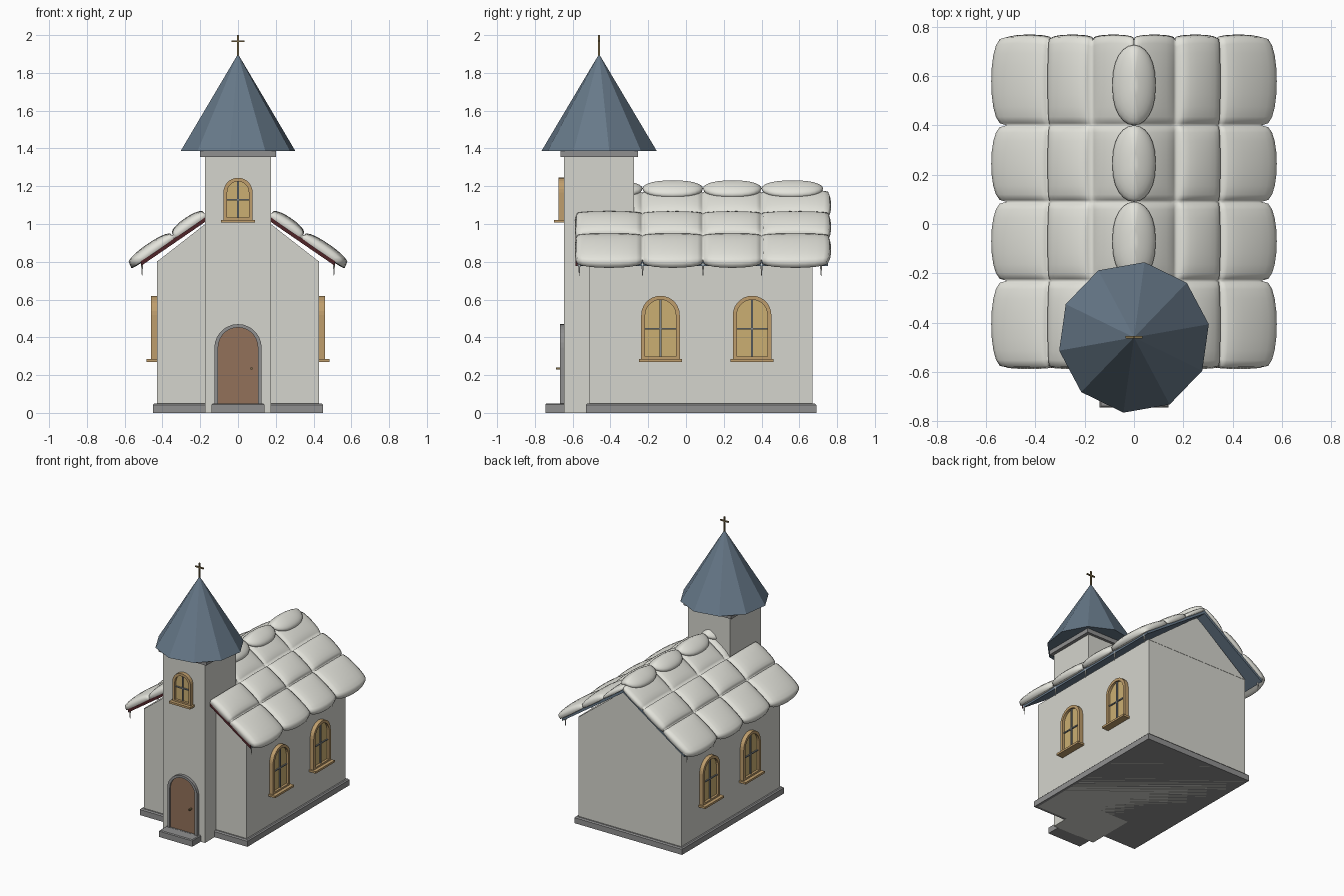
import bpy, bmesh, math
from mathutils import Matrix, Vector

cube = bpy.data.objects.get("Cube")
if cube:
    bpy.data.objects.remove(cube, do_unlink=True)


def material(name, r, g, b):
    m = bpy.data.materials.new(name)
    m.use_nodes = True
    m.diffuse_color = (r, g, b, 1)
    m.node_tree.nodes["Principled BSDF"].inputs["Base Color"].default_value = (r, g, b, 1)
    return m


WALL = material("plaster", .66, .66, .61)
SNOW = material("snow", .77, .77, .71)
SLATE = material("slate_blue", .135, .19, .25)
STONE = material("stone_grey", .28, .28, .28)
DOOR = material("door_brown", .29, .165, .1)
FRAME = material("frame_wood", .52, .34, .15)
GLASS = material("warm_glass", .6, .43, .17)
BAR = material("bar_grey", .23, .25, .26)
RED = material("dark_red", .08, .018, .022)
BRASS = material("old_brass", .22, .16, .07)


def finish(name, bm, mat, place=None, smooth=False):
    bmesh.ops.recalc_face_normals(bm, faces=bm.faces)
    if place:
        bm.transform(place)
    for f in bm.faces:
        f.smooth = smooth
    me = bpy.data.meshes.new(name)
    bm.to_mesh(me)
    bm.free()
    me.materials.append(mat)
    ob = bpy.data.objects.new(name, me)
    bpy.context.collection.objects.link(ob)
    return ob


def box(name, lo, hi, mat, place=None, bevel=0):
    bm = bmesh.new()
    bmesh.ops.create_cube(bm, size=1)
    lo, hi = Vector(lo), Vector(hi)
    for v in bm.verts:
        v.co = (lo + hi) / 2 + v.co * (hi - lo)
    if bevel:
        top = [e for e in bm.edges if all(v.co.z > hi.z - .001 for v in e.verts)]
        bmesh.ops.bevel(bm, geom=top, offset=bevel, segments=1, affect='EDGES')
    return finish(name, bm, mat, place)


def prism(name, pts, y0, y1, mat, place=None):
    """Extrude an outline in x and z along y."""
    bm = bmesh.new()
    face = bm.faces.new([bm.verts.new((x, y0, z)) for x, z in pts])
    ext = bmesh.ops.extrude_face_region(bm, geom=[face])
    for v in ext["geom"]:
        if isinstance(v, bmesh.types.BMVert):
            v.co.y = y1
    return finish(name, bm, mat, place)


def cone(name, r1, r2, z0, z1, x, y, sides, mat, turn=0):
    bm = bmesh.new()
    bmesh.ops.create_cone(bm, cap_ends=True, segments=sides, radius1=r1, radius2=r2, depth=z1 - z0)
    return finish(name, bm, mat, Matrix.Translation((x, y, (z0 + z1) / 2)) @ Matrix.Rotation(turn, 4, 'Z'))


def arch(half, z0, top, n=14):
    arc = [(half * math.cos(math.pi * i / n), top - half + half * math.sin(math.pi * i / n))
           for i in range(n + 1)]
    return [(half, z0)] + arc + [(-half, z0)]


def arch_ring(name, outer, inner, y0, y1, mat, place=None):
    bm = bmesh.new()
    loops = [[bm.verts.new((x, y, z)) for x, z in pts]
             for pts, y in ((outer, y0), (outer, y1), (inner, y1), (inner, y0))]
    n = len(outer)
    for k in range(4):
        a, b = loops[k], loops[(k + 1) % 4]
        for i in range(n):
            j = (i + 1) % n
            bm.faces.new((a[i], a[j], b[j], b[i]))
    return finish(name, bm, mat, place)


def window(name, place, half, z0, top, rim):
    """Arched window facing local -y, with the wall at y = 0."""
    arch_ring(name + "_frame", arch(half, z0, top), arch(half - rim, z0 + rim * .6, top - rim),
              0, -.03, FRAME, place)
    prism(name + "_glass", arch(half - rim, z0 + rim * .6, top - rim), 0, -.012, GLASS, place)
    mid = z0 + (top - z0) * .48
    inner = half - rim
    box(name + "_upright", (-.005, -.02, z0 + rim * .5), (.005, -.01, top - rim), BAR, place)
    box(name + "_crossbar", (-inner, -.02, mid - .004), (inner, -.01, mid + .004), BAR, place)
    box(name + "_sill", (-half - .012, -.055, z0 - .015), (half + .012, 0, z0), FRAME, place)


# Nave, gable and plinth
box("nave_walls", (-.43, -.51, 0), (.43, .67, .805), WALL)
prism("gable", [(-.43, .8), (.43, .8), (0, 1.135)], -.512, .672, WALL)
box("plinth", (-.45, -.53, 0), (.45, .69, .05), STONE, bevel=.008)

# Tower, cornice, spire and cross
TY = -.46
box("tower", (-.175, -.645, 0), (.175, -.275, 1.36), WALL)
box("cornice", (-.2, TY - .205, 1.355), (.2, TY + .205, 1.388), STONE)
cone("spire", .308, 0, 1.387, 1.9, 0, TY, 10, SLATE, math.radians(-8))
box("cross_post", (-.005, TY - .005, 1.88), (.005, TY + .005, 2), BRASS)
box("cross_arm", (-.034, TY - .005, 1.963), (.034, TY + .005, 1.972), BRASS)

# Roof slab and front fascia
SLOPE, RIDGE, EAVE, THICK = .685, 1.13, .513, .025
low = RIDGE - SLOPE * EAVE
section = [(-EAVE, low), (0, RIDGE), (EAVE, low), (EAVE, low + THICK), (0, RIDGE + THICK), (-EAVE, low + THICK)]
prism("roof_slab", section, -.575, .752, SLATE)
prism("front_fascia", section, -.584, -.575, RED)

# Quilted snow on each slope
COLS = [0, .165, .335, .513]
ROWS = [-.58, -.23, .09, .4, .75]
STEPS = 10


def samples(edges):
    """Cell number and 0..1 position, with no repeats at shared borders."""
    out = [(c, i / STEPS) for c in range(len(edges) - 1) for i in range(STEPS)]
    return out + [(len(edges) - 2, 1)]


def snow_point(side, cu, tu, cv, tv, upper):
    su, sv = (1 - math.cos(math.pi * tu)) / 2, (1 - math.cos(math.pi * tv)) / 2
    pu, pv = max(0, math.sin(math.pi * tu)), max(0, math.sin(math.pi * tv))
    pu, pv = (0 if p < 1e-6 else p for p in (pu, pv))
    x = COLS[cu] + su * (COLS[cu + 1] - COLS[cu])
    y = ROWS[cv] + sv * (ROWS[cv + 1] - ROWS[cv])
    last = len(COLS) - 2
    if cu == last:
        x += su * .052 * pv ** .7
    if cv == 0:
        y -= (1 - sv) * .008 * pu ** .7
    if cv == len(ROWS) - 2:
        y += sv * .018 * pu ** .7
    border = (cu == last and tu == 1) or (cv == 0 and tv == 0) or (cv == len(ROWS) - 2 and tv == 1)
    puff = (pu * pv) ** .6
    h = (0 if border else .014) + .042 * puff if upper else -.01 * puff
    norm = math.hypot(1, SLOPE)
    return (side * (x + (h * SLOPE / norm if cu else 0)), y, RIDGE + THICK - SLOPE * x + h / norm)


for side, label in ((1, "left"), (-1, "right")):
    bm = bmesh.new()
    for upper in (True, False):
        grid = [[bm.verts.new(snow_point(side, cu, tu, cv, tv, upper)) for cv, tv in samples(ROWS)]
                for cu, tu in samples(COLS)]
        for a, b in zip(grid, grid[1:]):
            for j in range(len(a) - 1):
                bm.faces.new((a[j], a[j + 1], b[j + 1], b[j]))
    bmesh.ops.remove_doubles(bm, verts=bm.verts, dist=.0002)
    finish(label + "_roof_snow", bm, SNOW, smooth=True)
    # Icicles under the eaves
    for k, y in enumerate([-.565] + ROWS[1:-1] + [.715]):
        cone(f"{label}_icicle_{k}", .001, .007, low - .055, low + .015, side * .508, y, 6, SNOW)

# Snow pillows along the ridge
for k in range(4):
    bm = bmesh.new()
    bmesh.ops.create_uvsphere(bm, u_segments=24, v_segments=14, radius=1)
    half = (ROWS[k + 1] - ROWS[k]) / 2 - (.012 if k == 3 else 0)
    for v in bm.verts:
        x, y, z = v.co
        v.co = (x * .088, ROWS[k] + half + math.copysign(abs(y) ** .85, y) * half,
                1.188 + z * .043 - .35 * abs(x) * .088)
    finish(f"ridge_snow_{k}", bm, SNOW, smooth=True)

# Windows
for side, label in ((1, "left"), (-1, "right")):
    for k, y in enumerate((-.135, .35)):
        place = Matrix.Translation((side * .43, y, 0)) @ Matrix.Rotation(side * math.pi / 2, 4, 'Z')
        window(f"{label}_window_{k}", place, .102, .285, .62, .021)
front = Matrix.Translation((0, -.645, 0))
window("tower_window", front, .077, 1.022, 1.245, .02)

# Door, surround, knob and step
arch_ring("door_surround", arch(.125, .05, .47), arch(.105, .051, .452), 0, -.022, STONE, front)
prism("door", arch(.105, .05, .452), 0, -.012, DOOR, front)
box("door_knob", (.066, -.042, .231), (.076, -.012, .241), BRASS, front)
box("door_step", (-.14, -.745, 0), (.14, -.64, .05), STONE, bevel=.006)
